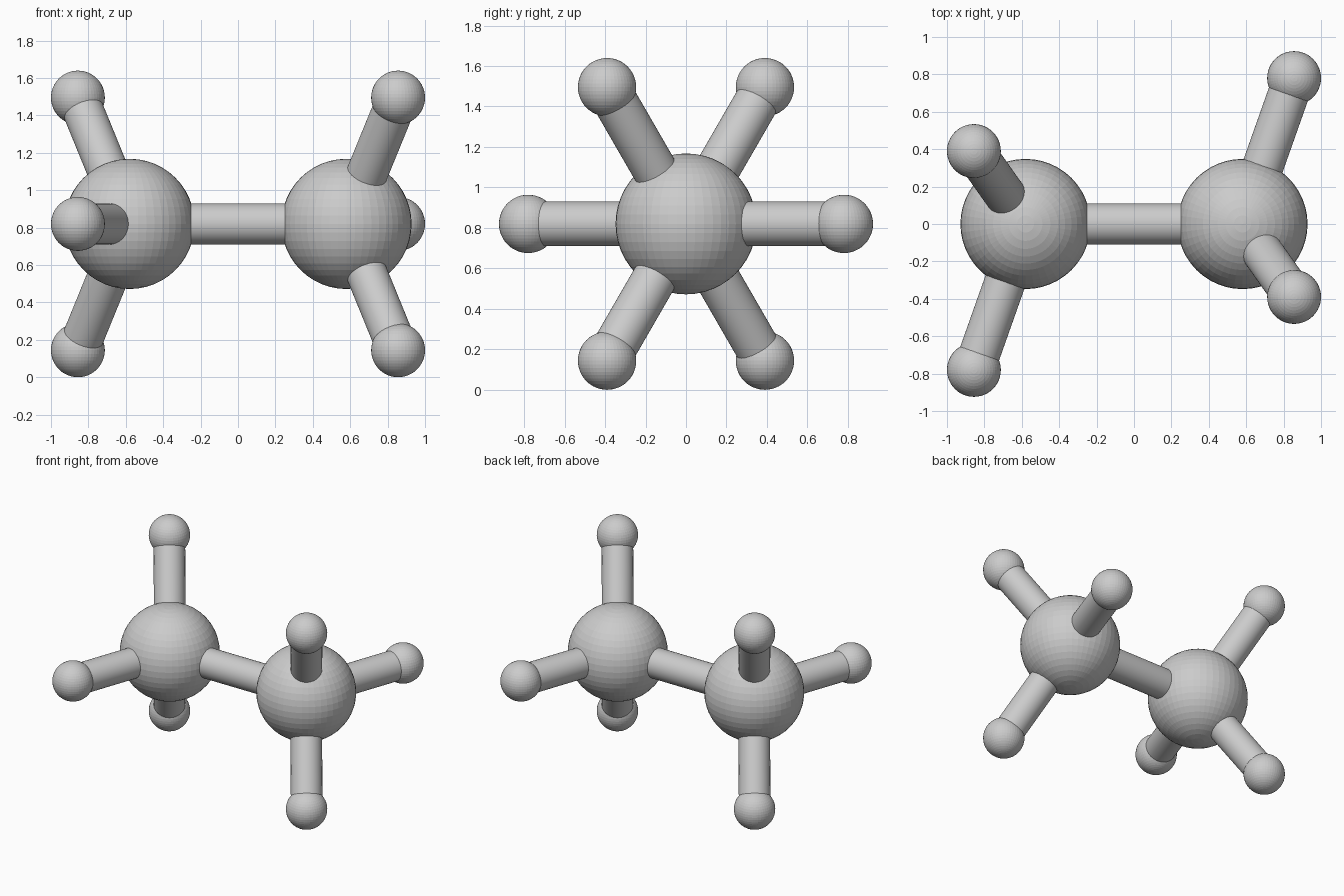
import bpy
from math import sin, cos, radians
from mathutils import Vector

cube = bpy.data.objects.get("Cube")
if cube:
    bpy.data.objects.remove(cube, do_unlink=True)

CENTRE_Z = 0.82
BIG_R, SMALL_R, ROD_R = 0.348, 0.144, 0.11
BIG_X, SMALL_X, SPREAD = 0.58, 0.856, 0.78

grey = bpy.data.materials.new("light_grey")
grey.use_nodes = True
colour = (0.6, 0.6, 0.6, 1)
grey.diffuse_color = colour
grey.node_tree.nodes["Principled BSDF"].inputs["Base Color"].default_value = colour


def ball(name, centre, radius):
    bpy.ops.mesh.primitive_uv_sphere_add(segments=48, ring_count=24, radius=radius, location=centre)
    ob = bpy.context.object
    ob.name = name
    ob.data.materials.append(grey)


def rod(name, a, b):
    axis = b - a
    bpy.ops.mesh.primitive_cylinder_add(vertices=48, radius=ROD_R, depth=axis.length, location=(a + b) / 2)
    ob = bpy.context.object
    ob.name = name
    ob.rotation_euler = axis.to_track_quat("Z", "Y").to_euler()
    ob.data.materials.append(grey)
    bpy.ops.object.shade_smooth_by_angle(angle=radians(30))


# Two large balls joined by the central rod
hubs = {side: Vector((side * BIG_X, 0, CENTRE_Z)) for side in (-1, 1)}
rod("central_rod", hubs[-1], hubs[1])

# Each hub carries three splayed rods tipped with small balls, staggered between sides
for side, label in ((-1, "right"), (1, "left")):
    hub = hubs[side]
    ball(label + "_large_ball", hub, BIG_R)
    for i in range(3):
        angle = radians(120 * i)
        tip = Vector((side * SMALL_X, side * SPREAD * cos(angle), CENTRE_Z + SPREAD * sin(angle)))
        rod(f"{label}_rod_{i + 1}", hub, tip)
        ball(f"{label}_small_ball_{i + 1}", tip, SMALL_R)
